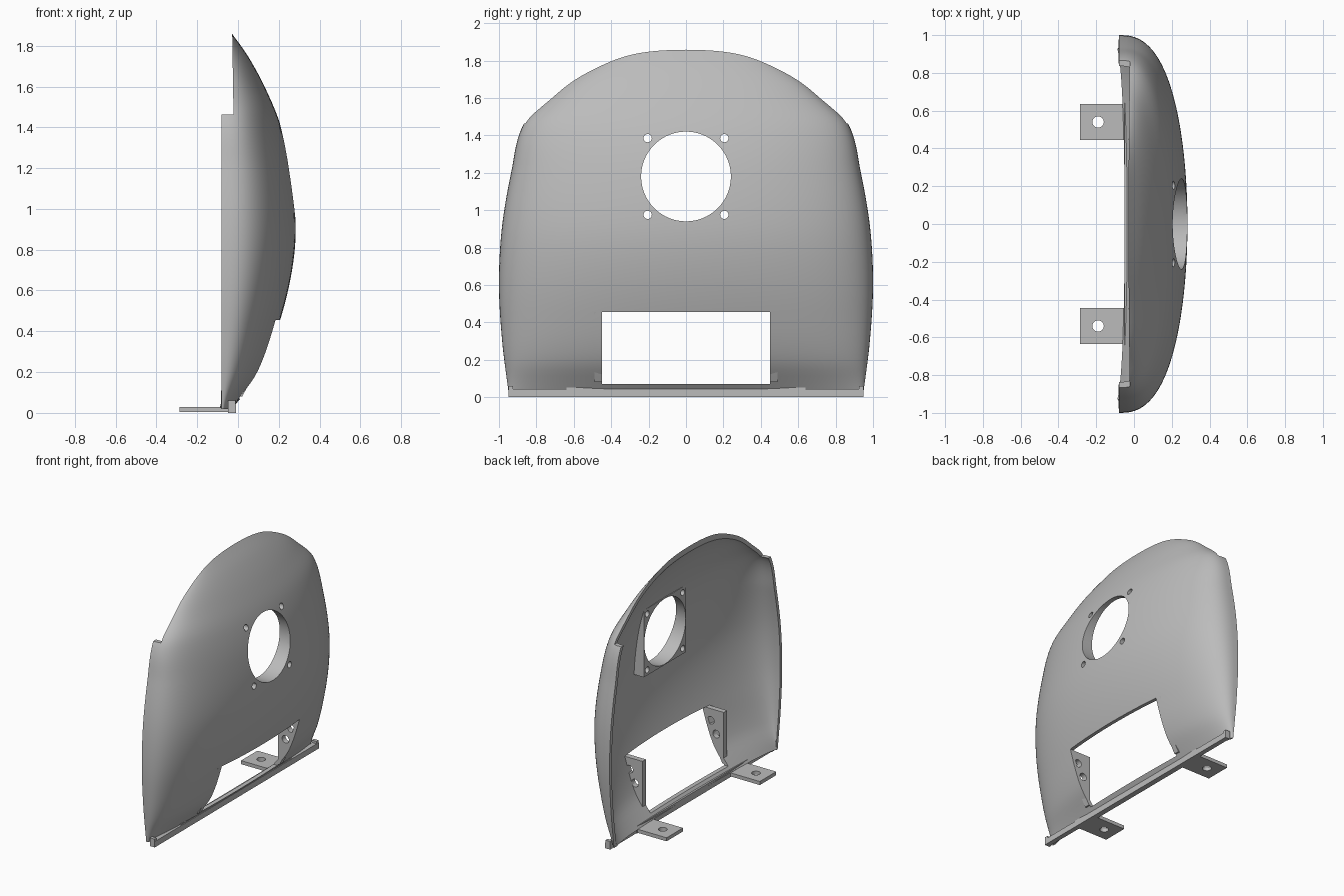
import bpy, bmesh, math
from mathutils import Matrix, Vector

if "Cube" in bpy.data.objects:
    bpy.data.objects.remove(bpy.data.objects["Cube"], do_unlink=True)

GREY = (0.5, 0.5, 0.5, 1)
mat = bpy.data.materials.new("plain grey")
mat.use_nodes = True
mat.diffuse_color = GREY
mat.node_tree.nodes["Principled BSDF"].inputs["Base Color"].default_value = GREY


def make(name, bm):
    bmesh.ops.recalc_face_normals(bm, faces=bm.faces)
    me = bpy.data.meshes.new(name)
    bm.to_mesh(me)
    bm.free()
    me.materials.append(mat)
    ob = bpy.data.objects.new(name, me)
    bpy.context.collection.objects.link(ob)
    return ob


def prism(name, profile, y0, y1):
    """Extrude an (x, z) outline from y0 to y1."""
    bm = bmesh.new()
    face = bm.faces.new([bm.verts.new((x, y0, z)) for x, z in profile])
    ext = bmesh.ops.extrude_face_region(bm, geom=[face])
    moved = [v for v in ext["geom"] if isinstance(v, bmesh.types.BMVert)]
    bmesh.ops.translate(bm, verts=moved, vec=(0, y1 - y0, 0))
    return make(name, bm)


def box(name, x0, x1, y0, y1, z0, z1):
    return prism(name, [(x0, z0), (x1, z0), (x1, z1), (x0, z1)], y0, y1)


def rod(center, radius, length, axis, sides=32):
    bm = bmesh.new()
    rot = Vector((0, 0, 1)).rotation_difference(Vector(axis)).to_matrix().to_4x4()
    bmesh.ops.create_cone(bm, cap_ends=True, segments=sides, radius1=radius, radius2=radius,
                          depth=length, matrix=Matrix.Translation(center) @ rot)
    return make("cutter", bm)


def bake(ob):
    """Apply the modifier stack."""
    dg = bpy.context.evaluated_depsgraph_get()
    dg.update()
    me = bpy.data.meshes.new_from_object(ob.evaluated_get(dg))
    ob.modifiers.clear()
    ob.data = me


def cut(ob, cutters):
    for c in cutters:
        c.hide_render = True
        m = ob.modifiers.new("cut", "BOOLEAN")
        m.operation, m.solver, m.object = "DIFFERENCE", "EXACT", c
    bake(ob)
    for c in cutters:
        bpy.data.objects.remove(c, do_unlink=True)


def curve(points, t):
    """Smooth interpolation through (t, value) points."""
    n = len(points)
    i = max(k for k in range(n - 1) if k == 0 or points[k][0] <= t)

    def slope(k):
        a, b = points[max(k - 1, 0)], points[min(k + 1, n - 1)]
        return (b[1] - a[1]) / (b[0] - a[0])
    (t0, a), (t1, b) = points[i], points[i + 1]
    h = t1 - t0
    s = (t - t0) / h
    return (a * (1 + 2 * s) * (1 - s) ** 2 + b * s * s * (3 - 2 * s)
            + h * s * (1 - s) * (slope(i) * (1 - s) - slope(i + 1) * s))


# Curved shell: centre depth and half width along the height
DEPTH = [(0.02, -0.03), (0.05, -0.005), (0.2, 0.11), (0.45, 0.205), (0.7, 0.265), (0.92, 0.283),
         (1.2, 0.257), (1.42, 0.205), (1.6, 0.13), (1.75, 0.048), (1.853, -0.025), (1.9, -0.06)]
WIDTH = [(0.02, 0.948), (0.3, 0.983), (0.6, 1.0), (0.9, 0.985), (1.2, 0.935), (1.46, 0.868),
         (1.6, 0.725), (1.7, 0.605), (1.8, 0.435), (1.85, 0.35), (1.9, 0.25)]
BACK, ROWS, COLS = -0.08, 60, 64
bm = bmesh.new()
grid = []
for r in range(ROWS + 1):
    z = 0.02 + 1.88 * r / ROWS
    d, w = curve(DEPTH, z) - BACK, curve(WIDTH, z)
    row = []
    for c in range(COLS + 1):
        a = math.pi * (c / COLS - 0.5)
        row.append(bm.verts.new((BACK + d * max(math.cos(a), 0) ** 0.72, w * math.sin(a), z)))
    grid.append(row)
for lo, hi in zip(grid, grid[1:]):
    for c in range(COLS):
        bm.faces.new((lo[c], lo[c + 1], hi[c + 1], hi[c]))
shell = make("curved_shell", bm)
if sum(p.normal.x for p in shell.data.polygons) < 0:
    shell.data.flip_normals()
solid = shell.modifiers.new("thickness", "SOLIDIFY")
solid.thickness, solid.offset = 0.025, -1
bake(shell)


def round_holes():
    holes = [rod((0.2, 0, 1.18), 0.24, 0.6, (1, 0, 0), 64)]
    holes += [rod((0.2, sy * 0.205, 1.18 + sz * 0.205), 0.022, 0.6, (1, 0, 0), 24)
              for sy in (-1, 1) for sz in (-1, 1)]
    return holes


# Trim the upper rim, then open the window and the round holes
rim = prism("cutter", [(-0.4, 1.462), (-0.022, 1.462), (-0.034, 2.2), (-0.4, 2.2)], -1.2, 1.2)
window = box("cutter", -0.3, 0.5, -0.45, 0.45, 0.07, 0.455)
cut(shell, [rim, window] + round_holes())

# Flat mounting pad behind the round opening
pad = prism("mounting_pad", [(0.17, 0.935), (0.264, 0.935), (0.236, 1.18), (0.188, 1.425), (0.17, 1.425)],
            -0.245, 0.245)
cut(pad, round_holes())

parts = [shell, pad]
for side, s in (("left", 1), ("right", -1)):
    # Triangular gusset beside the window, with two holes
    g = prism("window_gusset_" + side, [(0.01, 0.08), (0.02, 0.08), (0.075, 0.18), (0.13, 0.3), (0.18, 0.455), (0.01, 0.455)],
              s * 0.45, s * 0.49)
    cut(g, [rod((x, s * 0.47, z), 0.028, 0.2, (0, 1, 0)) for x, z in ((0.115, 0.37), (0.07, 0.28))])
    # Foot tab with a bolt hole
    tab = box("foot_tab_" + side, -0.287, -0.03, s * 0.54 - 0.095, s * 0.54 + 0.095, 0.004, 0.03)
    cut(tab, [rod((-0.19, s * 0.54, 0.02), 0.03, 0.2, (0, 0, 1))])
    # Raised end of the bottom bar
    end = box("bar_end_" + side, -0.05, -0.012, s * 0.925, s * 0.95, 0.0, 0.06)
    parts += [g, tab, end]

# Bottom bar and its inner ledge
parts.append(box("bottom_bar", -0.045, -0.01, -0.95, 0.95, 0.0, 0.043))
parts.append(box("bar_ledge", -0.05, -0.015, -0.64, 0.64, 0.0, 0.052))

bpy.ops.object.select_all(action="DESELECT")
for ob in parts:
    ob.select_set(True)
bpy.context.view_layer.objects.active = shell
bpy.ops.object.shade_smooth_by_angle(angle=math.radians(35))
